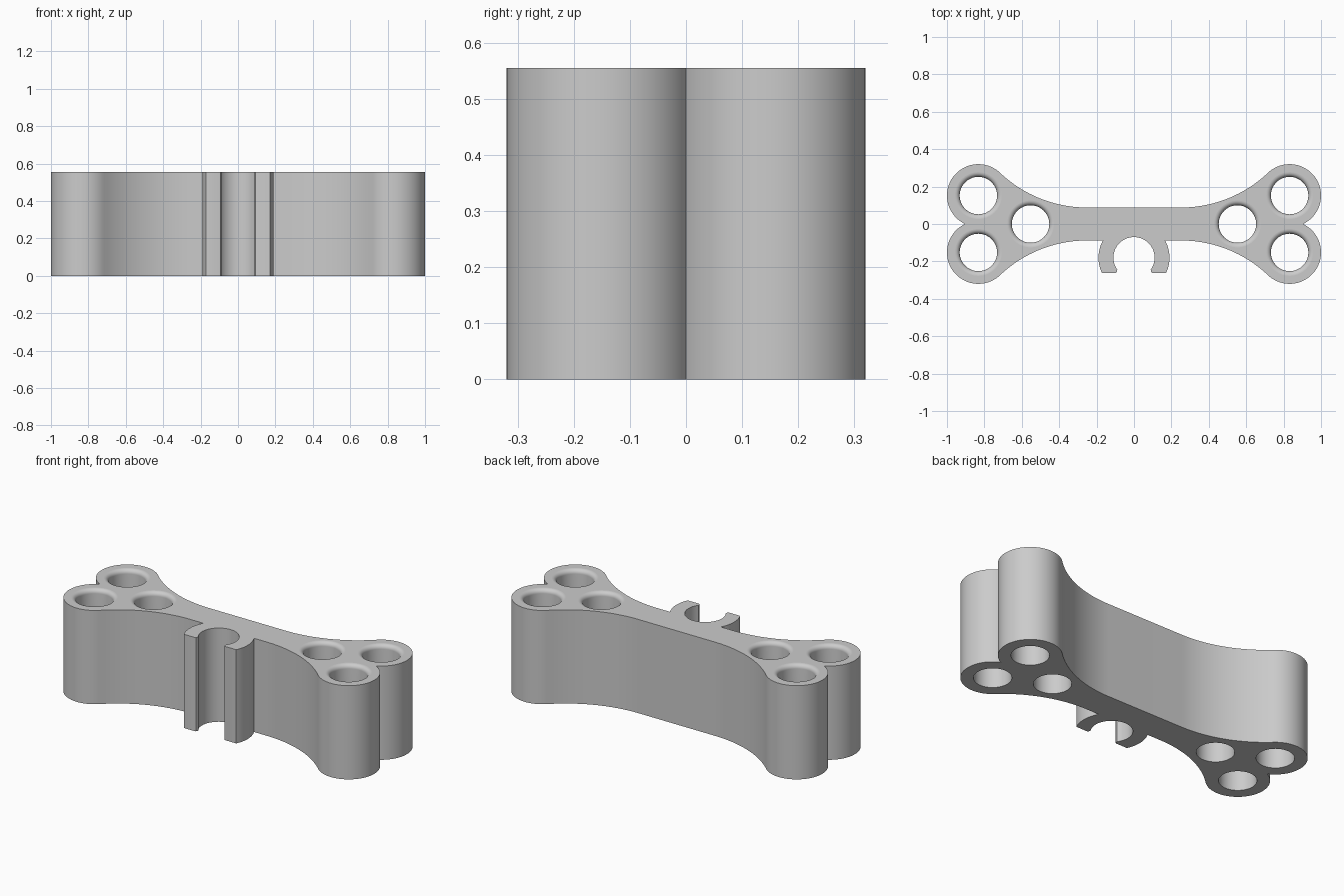
import bpy, bmesh
from math import sin, cos, atan2, hypot, pi, radians, sqrt
from mathutils import Vector

if "Cube" in bpy.data.objects:
    bpy.data.objects.remove(bpy.data.objects["Cube"], do_unlink=True)

HEIGHT = 0.555
WAIST_X, WAIST_Y = 0.25, 0.088          # straight middle of the bar
LOBE_X, LOBE_Y, LOBE_R = 0.832, 0.152, 0.168
HOLE_R, FILLET = 0.1, 0.025
CLIP_Y, CLIP_IN, CLIP_OUT, CLIP_END = -0.18, 0.11, 0.19, -0.262


def arc(cx, cy, r, a0, a1, n):
    return [(cx + r * cos(a0 + (a1 - a0) * i / n),
             cy + r * sin(a0 + (a1 - a0) * i / n)) for i in range(n + 1)]


def arm_edge():
    """Back right edge: waist, tangent concave sweep, lobe, end notch."""
    dx, dy = LOBE_X - WAIST_X, LOBE_Y - WAIST_Y
    sweep_r = (dx * dx + dy * dy - LOBE_R ** 2) / (2 * (LOBE_R + dy))
    cy = WAIST_Y + sweep_r
    tangent = atan2(LOBE_Y - cy, dx)
    sweep = arc(WAIST_X, cy, sweep_r, -pi / 2, tangent, 24)
    notch = atan2(-LOBE_Y, sqrt(LOBE_R ** 2 - LOBE_Y ** 2))
    lobe = arc(LOBE_X, LOBE_Y, LOBE_R, tangent + pi, notch, 48)
    return sweep + lobe[1:]


def clip_edge():
    """Right jaw of the open clip, from the inside out to the bar."""
    inner = arc(0, CLIP_Y, CLIP_IN, pi / 2, radians(-36), 32)
    tip = [(0.091, -0.254), (0.094, -0.26), (0.1, CLIP_END)]
    start = atan2(CLIP_END - CLIP_Y, sqrt(CLIP_OUT ** 2 - (CLIP_END - CLIP_Y) ** 2))
    end = atan2(-WAIST_Y - CLIP_Y, sqrt(CLIP_OUT ** 2 - (WAIST_Y + CLIP_Y) ** 2))
    return inner + tip + arc(0, CLIP_Y, CLIP_OUT, start, end, 14)


def add_wall(bm, rings):
    """Bridge closed rings of points; return the first and last edge loops."""
    loops = [[bm.verts.new(p) for p in ring] for ring in rings]
    n = len(loops[0])
    for a, b in zip(loops, loops[1:]):
        for i in range(n):
            j = (i + 1) % n
            bm.faces.new((a[i], a[j], b[j], b[i]))
    return [[bm.edges.get((l[i], l[(i + 1) % n])) for i in range(n)]
            for l in (loops[0], loops[-1])]


# Outer outline: right half, then its mirror image
arm = arm_edge()
right = clip_edge() + [(x, -y) for x, y in arm] + arm[-2::-1]
outline = right + [(-x, y) for x, y in reversed(right[1:])]

bm = bmesh.new()
bottom, top = add_wall(bm, [[(x, y, z) for x, y in outline] for z in (0, HEIGHT)])

# Through holes with rounded upper rims
profile = [(HOLE_R, 0)] + [
    (HOLE_R + FILLET * (1 - cos(a)), HEIGHT - FILLET * (1 - sin(a)))
    for a in [i * pi / 16 for i in range(9)]]
for side in (-1, 1):
    for hx, hy in ((LOBE_X, LOBE_Y), (LOBE_X, -LOBE_Y), (0.553, 0)):
        rings = [[(x, y, z) for x, y in arc(side * hx, hy, r, 0, 2 * pi, 64)[:-1]]
                 for r, z in profile]
        low, high = add_wall(bm, rings)
        bottom += low
        top += high

# Flat top and bottom
for edges, direction in ((bottom, -1), (top, 1)):
    bmesh.ops.triangle_fill(bm, use_beauty=True, edges=edges,
                            normal=Vector((0, 0, direction)))
bmesh.ops.recalc_face_normals(bm, faces=bm.faces)

mesh = bpy.data.meshes.new("holder_body")
bm.to_mesh(mesh)
bm.free()
body = bpy.data.objects.new("holder_body", mesh)
bpy.context.collection.objects.link(body)

# Plain grey
grey = bpy.data.materials.new("plain_grey")
grey.use_nodes = True
colour = (0.6, 0.6, 0.6, 1)
grey.diffuse_color = colour
grey.node_tree.nodes["Principled BSDF"].inputs["Base Color"].default_value = colour
mesh.materials.append(grey)

# Smooth curved walls, flat caps
bpy.ops.object.select_all(action='DESELECT')
body.select_set(True)
bpy.context.view_layer.objects.active = body
bpy.ops.object.shade_smooth_by_angle(angle=radians(30))
for face in mesh.polygons:
    if abs(face.normal.z) > 0.999:
        face.use_smooth = False
